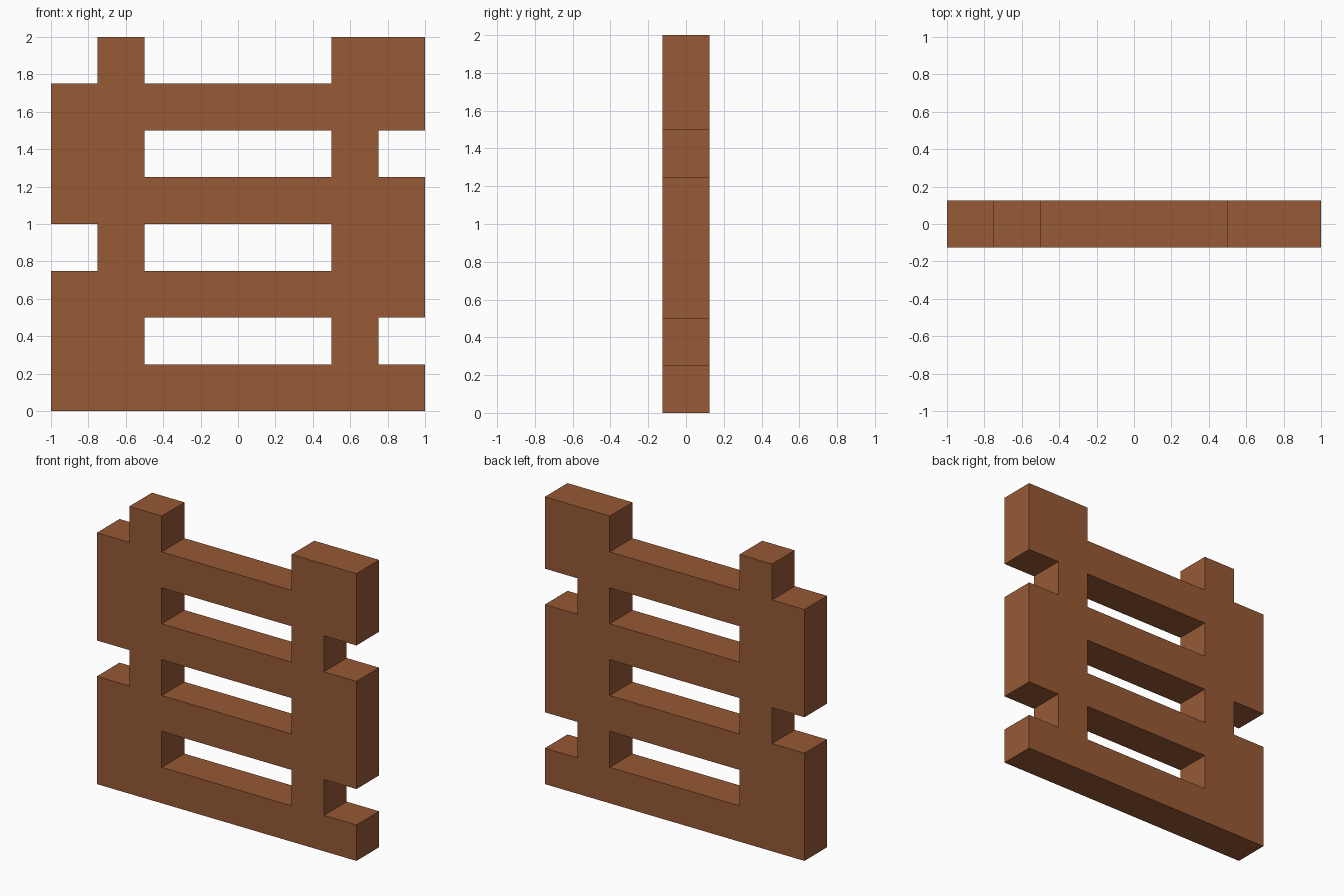
import bpy, bmesh
from mathutils import Vector

if "Cube" in bpy.data.objects:
    bpy.data.objects.remove(bpy.data.objects["Cube"])

CELL = 0.25
# Silhouette of the fence panel, top row first: full rails alternate with post rows
RAIL = "########"
ROWS = [".#....##", RAIL,
        "##....#.", RAIL,
        ".#....##", RAIL,
        "##....#.", RAIL]

wood = bpy.data.materials.new("brown_wood")
wood.diffuse_color = (0.31, 0.1, 0.036, 1)
wood.use_nodes = True
wood.node_tree.nodes["Principled BSDF"].inputs["Base Color"].default_value = wood.diffuse_color

# Front faces of the panel, one quad per filled cell
bm = bmesh.new()
for r, row in enumerate(reversed(ROWS)):
    for c, ch in enumerate(row):
        if ch == "#":
            x, z = -1 + c * CELL, r * CELL
            bm.faces.new([bm.verts.new((px, -CELL / 2, pz)) for px, pz in
                          ((x, z), (x + CELL, z), (x + CELL, z + CELL), (x, z + CELL))])
bmesh.ops.remove_doubles(bm, verts=bm.verts[:], dist=1e-4)

# Thickness: extrude the silhouette backwards, keeping the front
front = bm.faces[:]
res = bmesh.ops.extrude_face_region(bm, geom=front, use_keep_orig=True)
bmesh.ops.translate(bm, vec=Vector((0, CELL, 0)),
                    verts=[v for v in res["geom"] if isinstance(v, bmesh.types.BMVert)])
bmesh.ops.recalc_face_normals(bm, faces=bm.faces[:])

mesh = bpy.data.meshes.new("fence_panel")
bm.to_mesh(mesh)
bm.free()
mesh.materials.append(wood)
bpy.context.collection.objects.link(bpy.data.objects.new("fence_panel", mesh))
